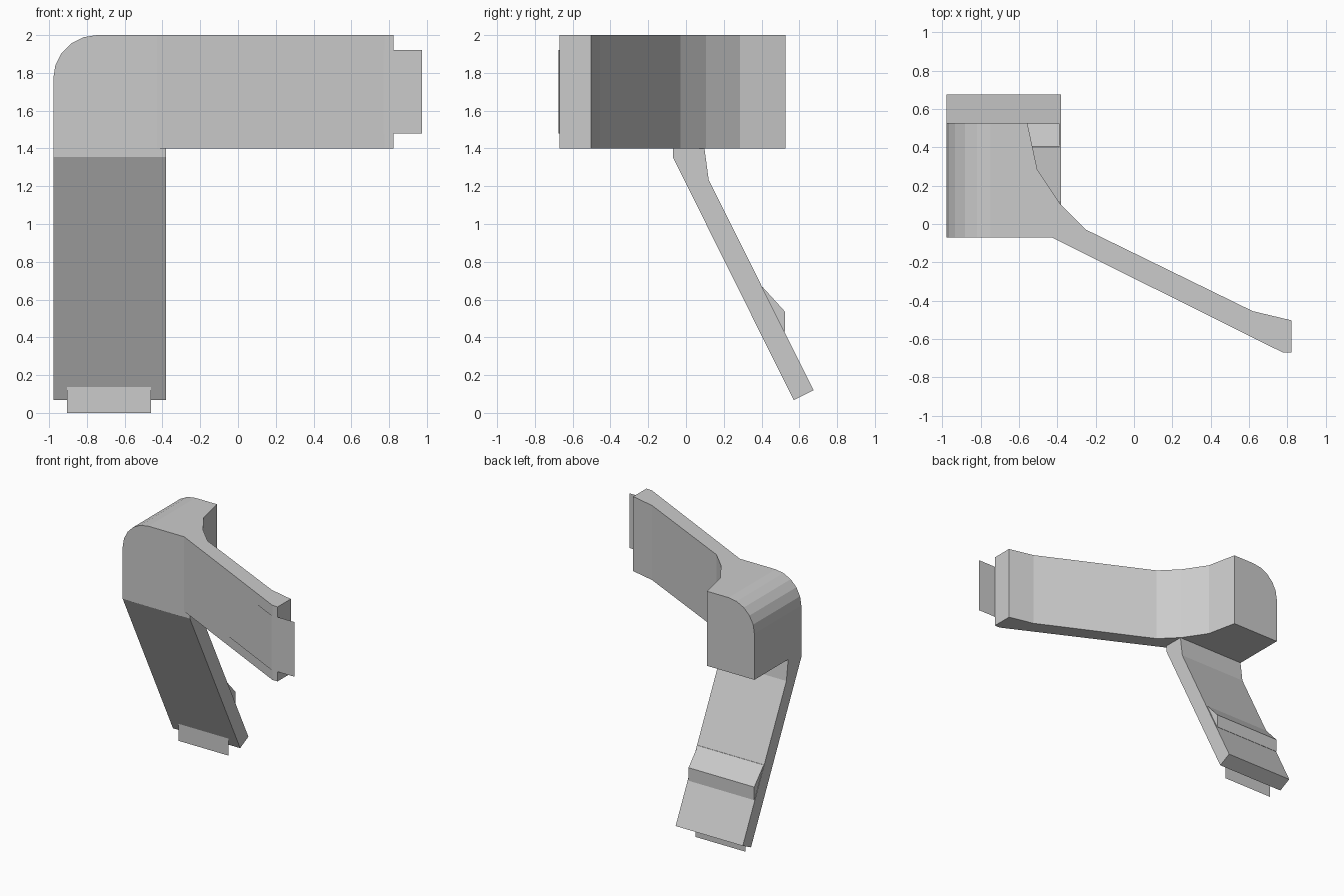
import bpy, bmesh

if "Cube" in bpy.data.objects:
    bpy.data.objects.remove(bpy.data.objects["Cube"])


def to_object(name, bm):
    mesh = bpy.data.meshes.new(name)
    bm.to_mesh(mesh)
    bm.free()
    ob = bpy.data.objects.new(name, mesh)
    bpy.context.collection.objects.link(ob)
    return ob


def prism(name, profile, axis, lo, hi, corner_round=0):
    """Extrude a closed 2D profile along z (profile is x,y) or x (profile is y,z)."""
    bm = bmesh.new()
    point = (lambda a, b, t: (a, b, t)) if axis == 'z' else (lambda a, b, t: (t, a, b))
    face = bm.faces.new([bm.verts.new(point(a, b, lo)) for a, b in profile])
    top = bmesh.ops.extrude_face_region(bm, geom=[face])
    shift = [c - d for c, d in zip(point(0, 0, hi), point(0, 0, lo))]
    bmesh.ops.translate(bm, vec=shift,
                        verts=[v for v in top['geom'] if isinstance(v, bmesh.types.BMVert)])
    bmesh.ops.recalc_face_normals(bm, faces=bm.faces)
    if corner_round:
        x0 = min(v.co.x for v in bm.verts)
        edge = [e for e in bm.edges
                if all(abs(v.co.x - x0) < 1e-4 and abs(v.co.z - hi) < 1e-4 for v in e.verts)]
        bmesh.ops.bevel(bm, geom=edge, offset=corner_round, segments=5,
                        profile=0.5, affect='EDGES')
    return to_object(name, bm)


def sheet(name, polygons):
    """Thin one-sided sheet made from a few polygons."""
    bm = bmesh.new()
    for poly in polygons:
        bm.faces.new([bm.verts.new(p) for p in poly])
    bmesh.ops.remove_doubles(bm, verts=bm.verts, dist=1e-4)
    return to_object(name, bm)


# Corner block flowing into the horizontal arm, outer top corner rounded
prism("corner_and_arm",
      [(-0.978, 0.527), (-0.557, 0.527), (-0.505, 0.285), (-0.385, 0.105),
       (-0.25, -0.03), (0.62, -0.455), (0.822, -0.503), (0.822, -0.67),
       (0.775, -0.67), (-0.43, -0.07), (-0.978, -0.07)],
      'z', 1.4, 2.0, corner_round=0.23)

# Leg slanting down and back
prism("leg",
      [(-0.07, 1.42), (-0.07, 1.355), (0.57, 0.068), (0.675, 0.12),
       (0.12, 1.235), (0.095, 1.42)],
      'x', -0.978, -0.38)

# Small wedge on the back of the leg
prism("leg_wedge", [(0.39, 0.67), (0.405, 0.667), (0.525, 0.535), (0.525, 0.43), (0.50, 0.44)],
      'x', -0.975, -0.39)

# Strap: folded upper half, run along the arm and end tab
LOW, HIGH = 1.48, 1.92
path = [(-0.46, -0.074), (-0.43, -0.074), (0.77, -0.674), (0.975, -0.674)]
faces = [[(-0.9, -0.075, HIGH), (-0.46, -0.074, LOW), (-0.46, -0.074, HIGH)]]
for (xa, ya), (xb, yb) in zip(path, path[1:]):
    faces.append([(xa, ya, LOW), (xb, yb, LOW), (xb, yb, HIGH), (xa, ya, HIGH)])
sheet("arm_strap", faces)

# Strap: turned-over lower half at the fold, facing back
sheet("strap_fold", [[(-0.9, -0.074, 1.355), (-0.9, -0.074, HIGH),
                      (-0.46, -0.074, LOW), (-0.46, -0.074, 1.355)]])

# Strap tab at the foot of the leg
sheet("foot_tab", [[(-0.905, 0.535, 0), (-0.46, 0.535, 0),
                    (-0.46, 0.535, 0.137), (-0.905, 0.535, 0.137)]])
